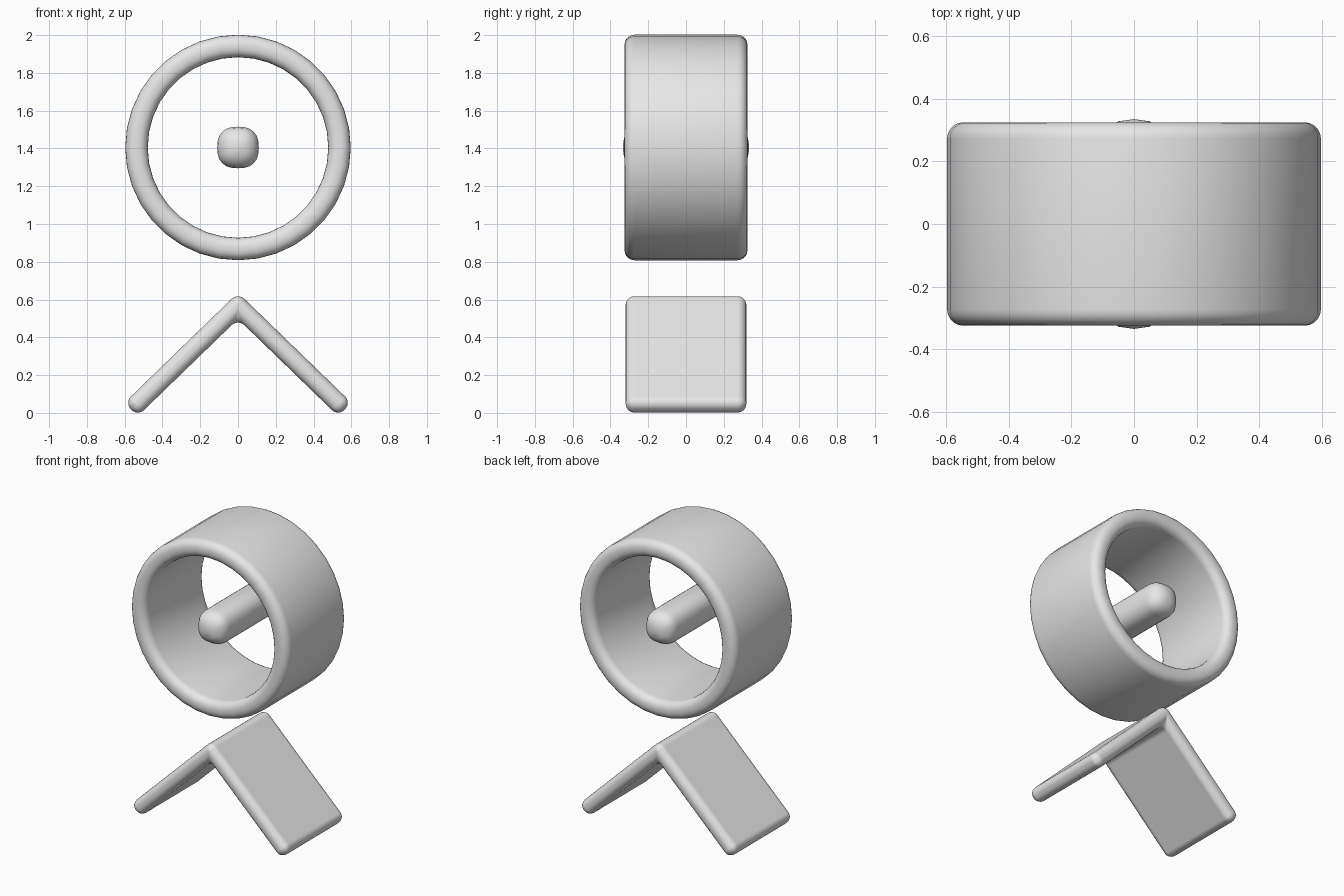
import bpy
import bmesh
from math import sin, cos, pi, copysign
from mathutils import Vector

if "Cube" in bpy.data.objects:
    bpy.data.objects.remove(bpy.data.objects["Cube"], do_unlink=True)

HUB_Z = 1.405
HALF_DEPTH = 0.325

grey = bpy.data.materials.new("plain grey")
grey.use_nodes = True
grey.diffuse_color = (0.8, 0.8, 0.8, 1)
grey.node_tree.nodes["Principled BSDF"].inputs["Base Color"].default_value = (0.8, 0.8, 0.8, 1)


def make_object(name, bm):
    bmesh.ops.remove_doubles(bm, verts=bm.verts[:], dist=0.0001)
    bmesh.ops.recalc_face_normals(bm, faces=bm.faces[:])
    mesh = bpy.data.meshes.new(name)
    bm.to_mesh(mesh)
    bm.free()
    mesh.shade_smooth()
    mesh.materials.append(grey)
    obj = bpy.data.objects.new(name, mesh)
    bpy.context.collection.objects.link(obj)
    return obj


def lathe(name, profile, sides, power=2, closed=False):
    """Turn (radius, y) points round the y axis; power above 2 squares the section."""
    bm = bmesh.new()
    rings = []
    for i in range(sides):
        a = 2 * pi * i / sides
        x, z = (copysign(abs(f(a)) ** (2 / power), f(a)) for f in (cos, sin))
        rings.append([bm.verts.new((r * x, y, r * z)) for r, y in profile])
    count = len(profile)
    for i, ring in enumerate(rings):
        after = rings[(i + 1) % sides]
        for j in range(count if closed else count - 1):
            k = (j + 1) % count
            bm.faces.new((ring[j], ring[k], after[k], after[j]))
    bmesh.ops.dissolve_degenerate(bm, dist=0.0001, edges=bm.edges[:])
    obj = make_object(name, bm)
    obj.location.z = HUB_Z
    return obj


# Wide ring with a rounded rim
inner, outer, rim = 0.478, 0.597, 0.052
corners = [(outer - rim, 1, 0), (inner + rim, 1, 1), (inner + rim, -1, 2), (outer - rim, -1, 3)]
rim_profile = []
for r, side, quarter in corners:
    for step in range(6):
        a = (quarter + step / 5) * pi / 2
        rim_profile.append((r + rim * cos(a), side * (HALF_DEPTH - rim) + rim * sin(a)))
lathe("ring", rim_profile, 36, closed=True)

# Central axle with domed ends and a slightly squared section
dome = [(0, 0.335), (0.05, 0.328), (0.085, 0.305), (0.104, 0.275), (0.11, 0.24)]
axle_profile = dome + [(r, -y) for r, y in reversed(dome)]
lathe("axle", axle_profile, 24, power=2.5)

# Bent plate: two sloping arms that meet in a rounded ridge
apex, foot, half = Vector((0, 0.567)), Vector((0.566, 0.018)), 0.05
along = (foot - apex).normalized()
normal = Vector((-along.y, along.x))
rise = Vector((0, half / normal.y))
right_side = [apex + rise, foot + normal * half, foot - normal * half, apex - rise]
outline = right_side + [Vector((-p.x, p.y)) for p in right_side[2:0:-1]]
bm = bmesh.new()
front, back = ([bm.verts.new((p.x, y, p.y)) for p in outline] for y in (-0.32, 0.32))
# Each end is split at the ridge into two convex halves
for end in (front, back):
    bm.faces.new(end[:4])
    bm.faces.new([end[3], end[4], end[5], end[0]])
for i in range(len(outline)):
    j = (i + 1) % len(outline)
    bm.faces.new((front[i], front[j], back[j], back[i]))
plate = make_object("bent_plate", bm)
bevel = plate.modifiers.new("rounded edges", "BEVEL")
bevel.width = 0.047
bevel.segments = 5
bevel.limit_method = "ANGLE"
bevel.harden_normals = True
